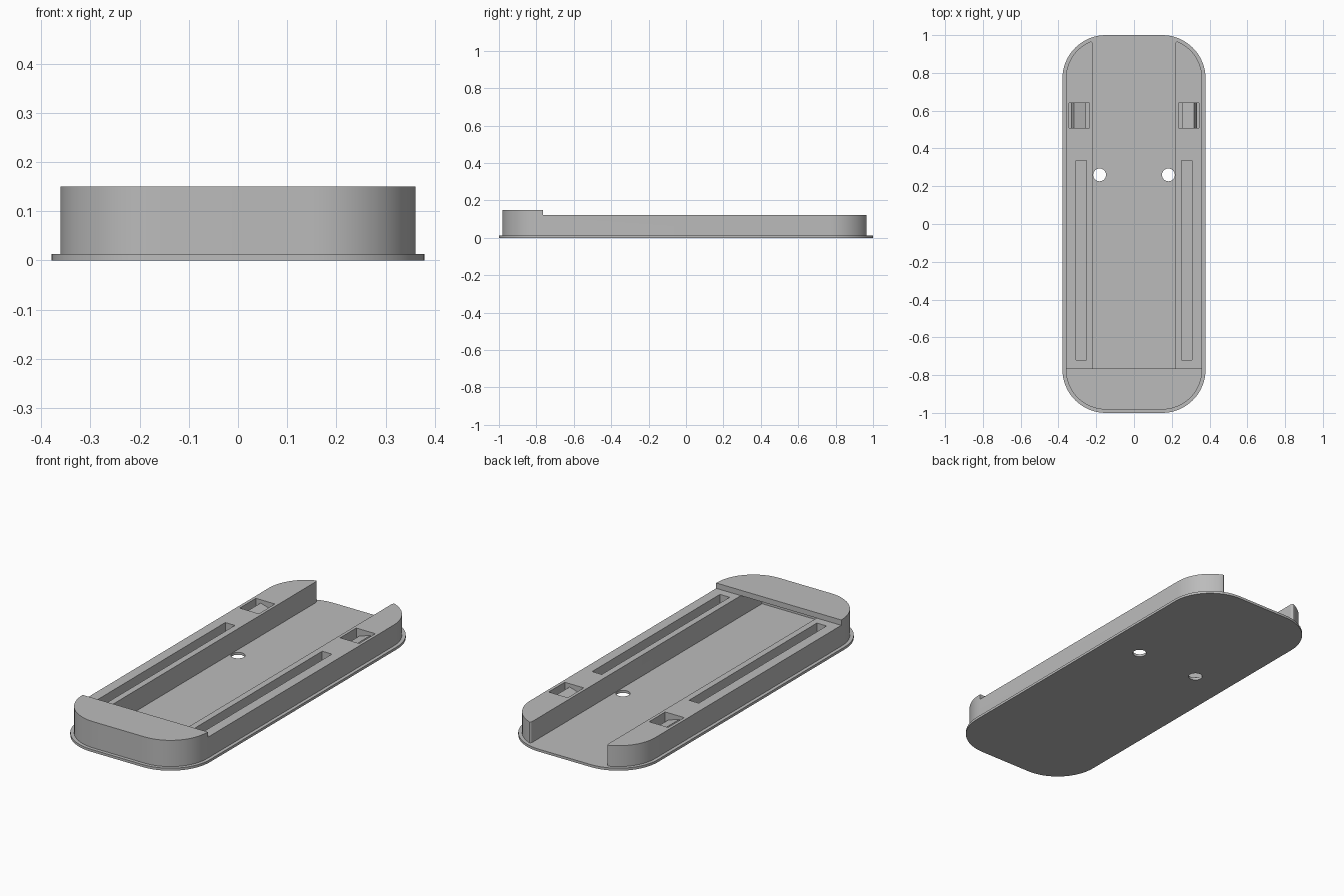
import bpy
import bmesh
import math

cube = bpy.data.objects.get("Cube")
if cube:
    bpy.data.objects.remove(cube, do_unlink=True)

grey = bpy.data.materials.new("plain grey")
grey.use_nodes = True
GREY = (0.5, 0.5, 0.5, 1)
grey.diffuse_color = GREY
grey.node_tree.nodes["Principled BSDF"].inputs["Base Color"].default_value = GREY

BASE_TOP, RAIL_TOP, BLOCK_TOP = 0.013, 0.122, 0.15
CHANNEL_X, BLOCK_Y = 0.219, -0.765


def prism(name, points, low, high, axis="z"):
    """Extrude a closed outline along z, or an x-z outline along y."""
    bm = bmesh.new()
    place = (lambda a, b, h: (a, b, h)) if axis == "z" else (lambda a, b, h: (a, h, b))
    face = bm.faces.new([bm.verts.new(place(a, b, low)) for a, b in points])
    new = bmesh.ops.extrude_face_region(bm, geom=[face])["geom"]
    shift = (0, 0, high - low) if axis == "z" else (0, high - low, 0)
    bmesh.ops.translate(bm, vec=shift, verts=[v for v in new if isinstance(v, bmesh.types.BMVert)])
    bmesh.ops.recalc_face_normals(bm, faces=bm.faces)
    mesh = bpy.data.meshes.new(name)
    bm.to_mesh(mesh)
    bm.free()
    mesh.materials.append(grey)
    obj = bpy.data.objects.new(name, mesh)
    bpy.context.collection.objects.link(obj)
    return obj


def rounded(inset, steps=16):
    """Rounded rectangle concentric with the base outline."""
    pts = []
    for q, (sx, sy) in enumerate([(1, 1), (-1, 1), (-1, -1), (1, -1)]):
        for i in range(steps + 1):
            a = math.radians(90) * (q + i / steps)
            r = 0.23 - inset
            pts.append((sx * 0.149 + r * math.cos(a), sy * 0.77 + r * math.sin(a)))
    return pts


def rect(x0, x1, y0, y1):
    return [(x0, y0), (x1, y0), (x1, y1), (x0, y1)]


def circle(x, y, r, n=32):
    return [(x + r * math.cos(math.tau * i / n), y + r * math.sin(math.tau * i / n)) for i in range(n)]


def activate(obj):
    bpy.ops.object.select_all(action="DESELECT")
    obj.select_set(True)
    bpy.context.view_layer.objects.active = obj


def cut(obj, points, low, high):
    cutter = prism("cutter", points, low, high)
    cutter.hide_render = True
    mod = obj.modifiers.new("cut", "BOOLEAN")
    mod.operation, mod.solver, mod.object = "DIFFERENCE", "EXACT", cutter
    activate(obj)
    bpy.ops.object.modifier_apply(modifier=mod.name)
    bpy.data.objects.remove(cutter, do_unlink=True)


# Base plate with two screw holes
base = prism("base_plate", rounded(0), 0, BASE_TOP)
for side in (-1, 1):
    cut(base, circle(side * 0.182, 0.26, 0.034), -0.1, 0.1)

# Raised body: rails plus a taller front block over the end of the channel
body = prism("rails_and_front_block", rounded(0.018), BASE_TOP, BLOCK_TOP)
cut(body, rect(-1, 1, BLOCK_Y, 2), RAIL_TOP, 0.3)
cut(body, rect(-CHANNEL_X, CHANNEL_X, -0.94, 2), -0.1, RAIL_TOP)

# Round the rail tips
bm = bmesh.new()
bm.from_mesh(body.data)
tips = [e for e in bm.edges
        if all(v.co.y > 0.9 and abs(abs(v.co.x) - CHANNEL_X) < 0.001 for v in e.verts)
        and abs(e.verts[0].co.z - e.verts[1].co.z) > 0.05]
bmesh.ops.bevel(bm, geom=tips, offset=0.018, segments=5, profile=0.5, affect="EDGES")
bm.to_mesh(body.data)
bm.free()

# Long slots and clip pockets in each rail
for side in (-1, 1):
    for x0, x1, y0, y1 in ((0.252, 0.308, -0.72, 0.335), (0.235, 0.345, 0.507, 0.64)):
        cut(body, rect(*sorted((side * x0, side * x1)), y0, y1), -0.1, 0.3)

# Sloped clip inside each pocket
clip = [(0.253, BASE_TOP), (0.253, 0.085), (0.317, 0.105), (0.333, 0.06), (0.333, BASE_TOP)]
clips = [prism(name, [(side * x, z) for x, z in clip], 0.507, 0.64, "y")
         for side, name in ((1, "left_clip"), (-1, "right_clip"))]

for obj in [base, body] + clips:
    activate(obj)
    bpy.ops.object.shade_smooth_by_angle(angle=math.radians(25))
